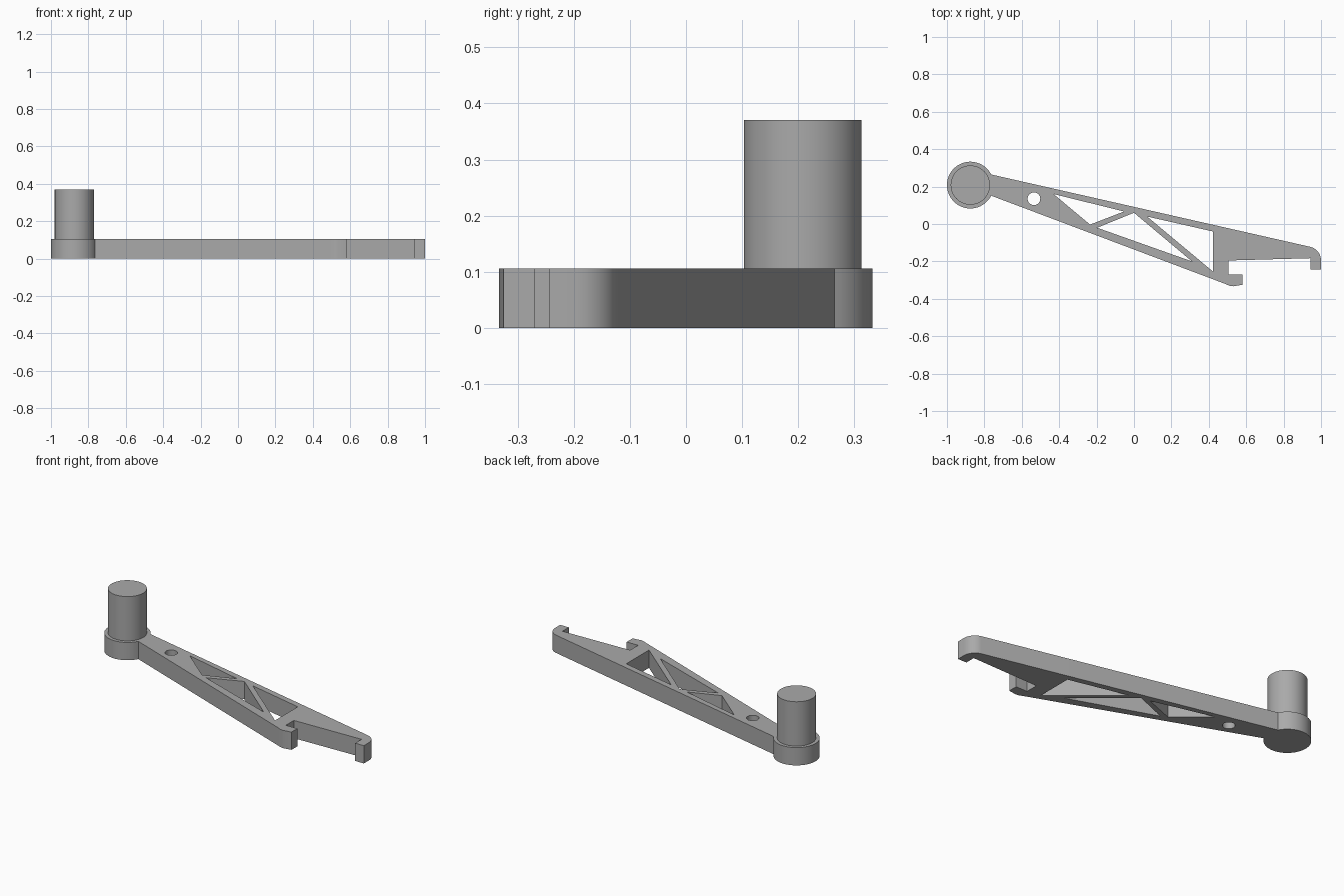
import bpy, bmesh
from math import radians, cos, sin

cube = bpy.data.objects.get("Cube")
if cube:
    bpy.data.objects.remove(cube, do_unlink=True)

THICK = 0.106
PIVOT = (-0.875, 0.208)

grey = bpy.data.materials.new("plain grey")
grey.use_nodes = True
COLOUR = (0.4, 0.4, 0.4, 1)
grey.diffuse_color = COLOUR
grey.node_tree.nodes["Principled BSDF"].inputs["Base Color"].default_value = COLOUR


def arc(centre, radius, start, end, steps):
    angles = [radians(start + (end - start) * i / steps) for i in range(steps + 1)]
    return [(centre[0] + radius * cos(a), centre[1] + radius * sin(a)) for a in angles]


def finish(obj):
    obj.data.materials.clear()
    obj.data.materials.append(grey)
    bpy.ops.object.select_all(action='DESELECT')
    obj.select_set(True)
    bpy.context.view_layer.objects.active = obj
    bpy.ops.object.shade_smooth_by_angle(angle=radians(30))


def plate(name, loops, height):
    """Extrude a flat outline; the loops after the first become holes."""
    curve = bpy.data.curves.new(name, 'CURVE')
    curve.dimensions = '2D'
    curve.fill_mode = 'BOTH'
    curve.extrude = height / 2
    for loop in loops:
        spline = curve.splines.new('POLY')
        spline.points.add(len(loop) - 1)
        for point, (x, y) in zip(spline.points, loop):
            point.co = (x, y, 0, 1)
        spline.use_cyclic_u = True
    obj = bpy.data.objects.new(name, curve)
    bpy.context.collection.objects.link(obj)
    bpy.ops.object.select_all(action='DESELECT')
    obj.select_set(True)
    bpy.context.view_layer.objects.active = obj
    bpy.ops.object.convert(target='MESH')
    obj = bpy.context.view_layer.objects.active
    bm = bmesh.new()
    bm.from_mesh(obj.data)
    bmesh.ops.remove_doubles(bm, verts=bm.verts, dist=0.0005)
    bmesh.ops.translate(bm, verts=bm.verts, vec=(0, 0, height / 2))
    bmesh.ops.recalc_face_normals(bm, faces=bm.faces)
    bm.to_mesh(obj.data)
    bm.free()
    finish(obj)


# Arm outline: round pivot end, lower edge, short hook, long hook with rounded tip
outline = arc(PIVOT, 0.125, 27, 333, 56)
outline += [(0.49, -0.321), (0.51, -0.33), (0.53, -0.333), (0.58, -0.325),
            (0.58, -0.27), (0.505, -0.27), (0.505, -0.195),
            (0.943, -0.183), (0.943, -0.243), (1.0, -0.243)]
outline += arc((0.925, -0.195), 0.075, 0, 77, 10)

# Truss windows and the small round hole
windows = [
    [(-0.43, 0.16), (-0.053, 0.067), (-0.235, -0.003)],
    [(0.0, 0.06), (0.31, -0.2), (-0.197, -0.02)],
    [(0.07, 0.04), (0.422, -0.04), (0.422, -0.254)],
]
pin_hole = arc((-0.535, 0.135), 0.034, 0, 348.75, 31)
plate("arm", [outline, *windows, pin_hole], THICK)

# Upright peg on the pivot end
PEG_TOP = 0.37
bpy.ops.mesh.primitive_cylinder_add(
    vertices=64, radius=0.105, depth=PEG_TOP - THICK,
    location=(*PIVOT, (PEG_TOP + THICK) / 2))
peg = bpy.context.object
peg.name = "peg"
finish(peg)
